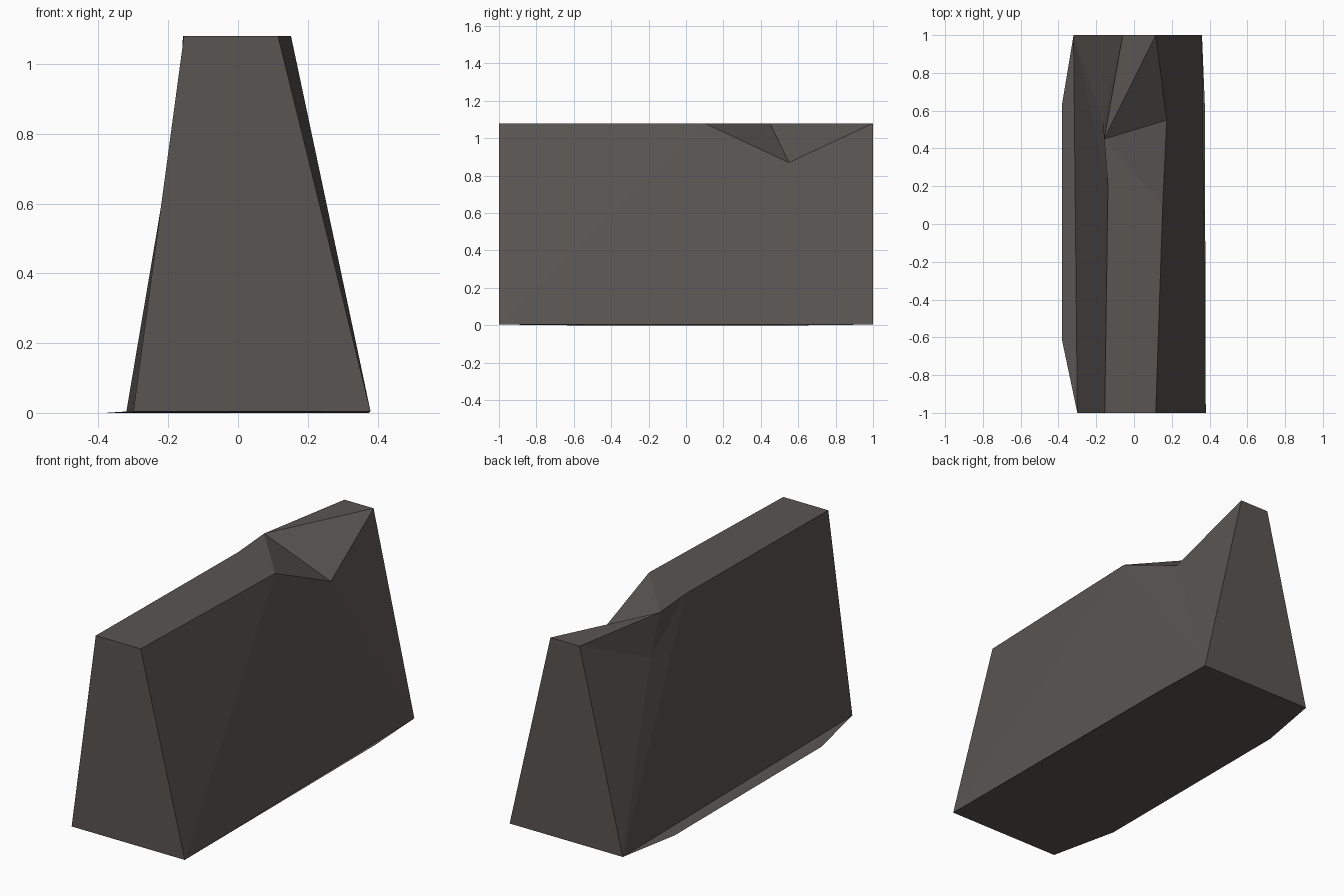
import bpy, bmesh

if "Cube" in bpy.data.objects:
    bpy.data.objects.remove(bpy.data.objects["Cube"])

# One stone-grey colour
grey = bpy.data.materials.new("dark warm grey")
grey.diffuse_color = (0.10, 0.09, 0.085, 1)
grey.use_nodes = True
grey.node_tree.nodes["Principled BSDF"].inputs["Base Color"].default_value = grey.diffuse_color

H = 1.08   # height of the ridge
B = 0.004  # foot of the walls, just above the ground
points = {
    # foot corners
    "foot_fl": (-0.30, -1, B), "foot_fr": (0.38, -1, B),
    "foot_bl": (-0.32, 1, B), "foot_br": (0.36, 1, B),
    # thin flange spreading along the ground
    "lip_lf": (-0.38, -0.62, 0), "lip_lb": (-0.38, 0.64, 0),
    "lip_r": (0.375, 0.63, 0),
    # ridge
    "top_fl": (-0.155, -1, H), "top_fr": (0.115, -1, H),
    "top_l": (-0.138, 0.2, H), "top_r": (0.152, 0.1, H),
    "crest": (-0.158, 0.45, H),
    "top_bl": (-0.06, 1, H), "top_br": (0.115, 1, H),
    # chipped dents below the ridge
    "dent_l": (-0.165, 0.54, 0.87), "dent_r": (0.173, 0.55, 0.87),
}
faces = [
    # ends
    "foot_fl foot_fr top_fr top_fl", "foot_br foot_bl top_bl top_br",
    # ridge and chipped notch
    "top_fl top_fr top_r crest top_l", "top_r dent_r crest",
    "crest dent_r top_br", "crest top_br top_bl",
    # right wall
    "top_fr foot_fr top_r", "top_r foot_fr foot_br",
    "top_r foot_br dent_r", "dent_r foot_br top_br",
    # left wall
    "top_fl top_l foot_fl", "top_l foot_bl foot_fl", "top_l dent_l foot_bl",
    "top_l crest dent_l", "crest top_bl dent_l", "dent_l top_bl foot_bl",
    # flange
    "foot_fl foot_bl lip_lb lip_lf", "foot_fr lip_r foot_br",
    # underside
    "foot_fl lip_lf lip_lb foot_bl foot_br lip_r foot_fr",
]

bm = bmesh.new()
verts = {name: bm.verts.new(co) for name, co in points.items()}
for face in faces:
    bm.faces.new([verts[name] for name in face.split()])
bmesh.ops.recalc_face_normals(bm, faces=bm.faces)

mesh = bpy.data.meshes.new("chipped_wall_block")
bm.to_mesh(mesh)
bm.free()
mesh.materials.append(grey)
block = bpy.data.objects.new("chipped_wall_block", mesh)
bpy.context.collection.objects.link(block)
